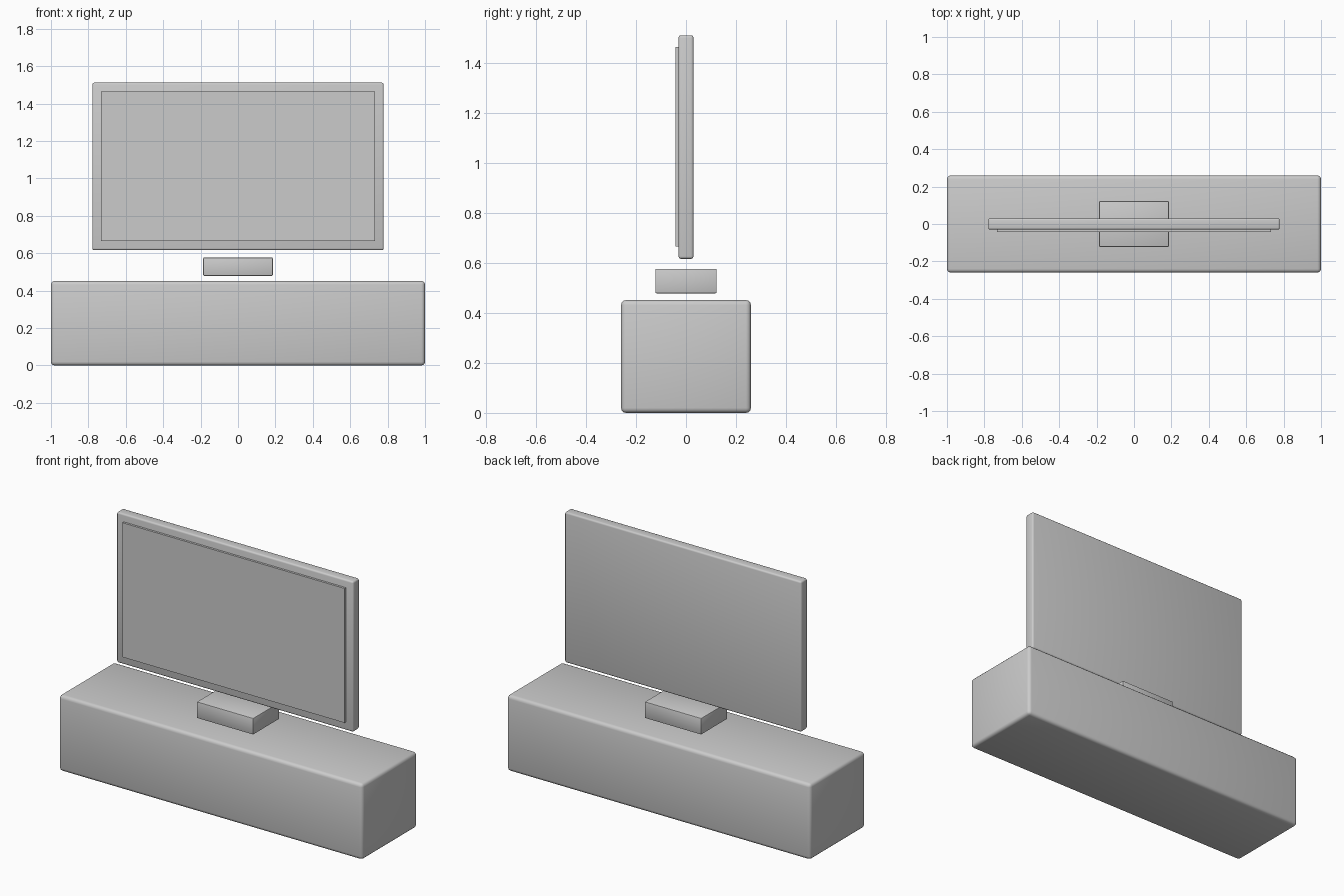
import bpy
from mathutils import Vector

cube = bpy.data.objects.get("Cube")
if cube:
    bpy.data.objects.remove(cube, do_unlink=True)

grey = bpy.data.materials.new("plain grey")
grey.use_nodes = True
color = (0.6, 0.6, 0.6, 1)
grey.diffuse_color = color
grey.node_tree.nodes["Principled BSDF"].inputs["Base Color"].default_value = color


def box(name, low, high, bevel=0.0, segments=3):
    """Box between two corners, with optional rounded edges."""
    low, high = Vector(low), Vector(high)
    bpy.ops.mesh.primitive_cube_add(size=1, location=(low + high) / 2)
    obj = bpy.context.object
    obj.name = name
    obj.dimensions = high - low
    bpy.ops.object.transform_apply(location=False, rotation=False, scale=True)
    obj.data.materials.append(grey)
    if bevel:
        mod = obj.modifiers.new("rounded edges", "BEVEL")
        mod.width = bevel
        mod.segments = segments
        bpy.ops.object.modifier_apply(modifier=mod.name)
        bpy.ops.object.shade_smooth_by_angle()
    return obj


# Long low cabinet
box("cabinet", (-1, -0.26, 0), (1, 0.26, 0.452), 0.02)

# Small block floating between cabinet and television
box("stand_block", (-0.186, -0.123, 0.479), (0.186, 0.123, 0.577), 0.005, 2)

# Television body with a raised screen panel on the front
box("television_body", (-0.779, -0.03, 0.617), (0.779, 0.03, 1.512), 0.01)
box("screen", (-0.732, -0.043, 0.666), (0.732, -0.025, 1.466))
